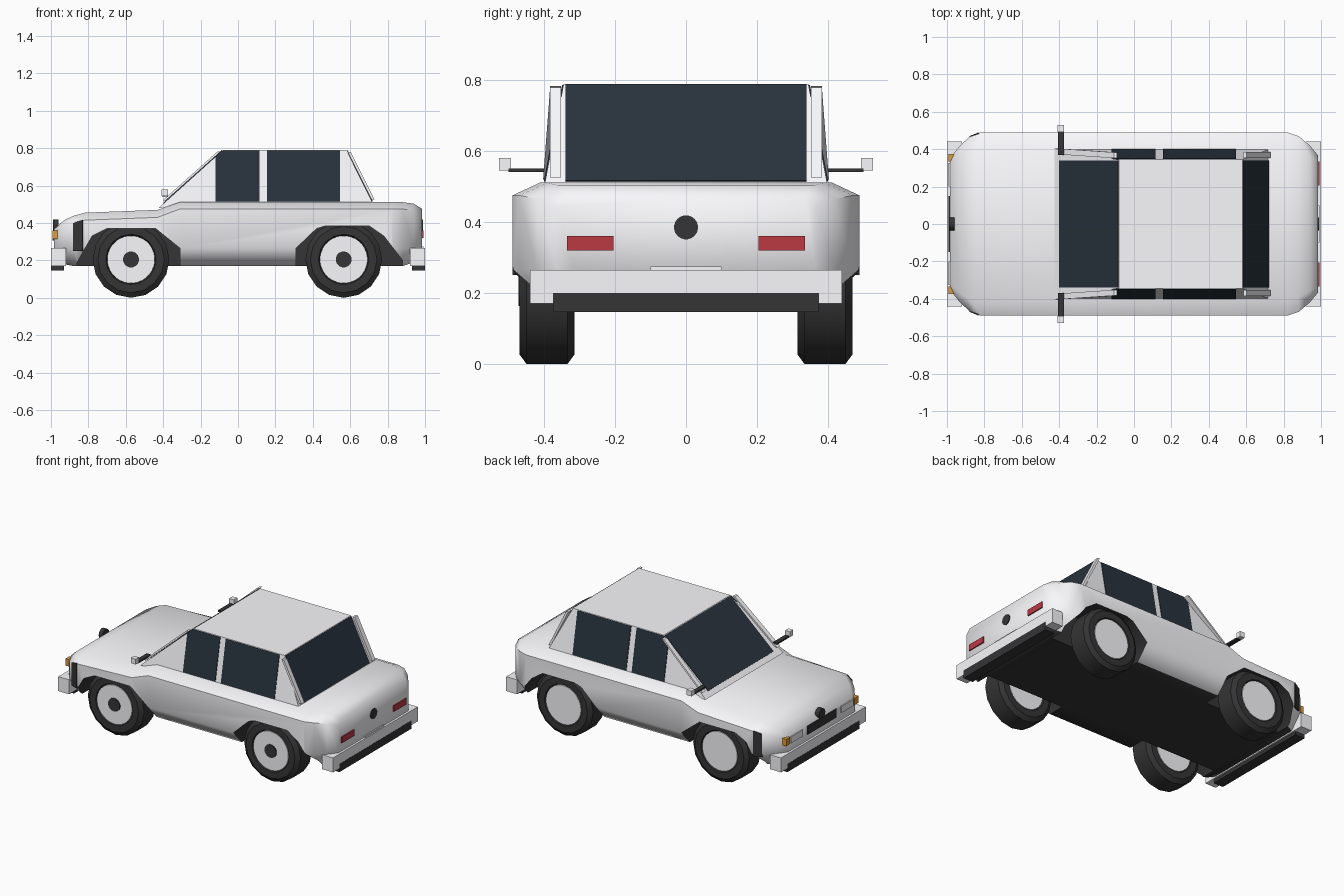
import bpy, bmesh, math
from mathutils import Vector

if "Cube" in bpy.data.objects:
    bpy.data.objects.remove(bpy.data.objects["Cube"])


def material(name, rgb):
    m = bpy.data.materials.new(name)
    m.diffuse_color = (*rgb, 1)
    m.use_nodes = True
    m.node_tree.nodes["Principled BSDF"].inputs["Base Color"].default_value = m.diffuse_color
    return m


GLASS = material("glass", (0.021, 0.032, 0.046))
BLACK = material("black", (0.035, 0.035, 0.037))
RED = material("red", (0.5, 0.04, 0.055))
ORANGE = material("orange", (0.75, 0.33, 0.04))
GREY = material("grey", (0.95, 0.95, 0.98))


def make(name, verts, faces, mat=None, smooth=None):
    me = bpy.data.meshes.new(name)
    me.from_pydata([tuple(v) for v in verts], [], faces)
    bm = bmesh.new()
    bm.from_mesh(me)
    bmesh.ops.recalc_face_normals(bm, faces=bm.faces)
    bm.to_mesh(me)
    bm.free()
    ob = bpy.data.objects.new(name, me)
    bpy.context.collection.objects.link(ob)
    if mat:
        me.materials.append(mat)
    if smooth:
        shade(ob, smooth)
    return ob


def shade(ob, angle):
    bpy.ops.object.select_all(action='DESELECT')
    ob.select_set(True)
    bpy.context.view_layer.objects.active = ob
    bpy.ops.object.shade_smooth_by_angle(angle=math.radians(angle))


def loft(name, rings, mat=None, smooth=None):
    n, k = len(rings[0]), len(rings)
    faces = [(r * n + i, r * n + (i + 1) % n, (r + 1) * n + (i + 1) % n, (r + 1) * n + i)
             for r in range(k - 1) for i in range(n)]
    faces += [tuple(range(n)), tuple(range((k - 1) * n, k * n))]
    return make(name, [v for r in rings for v in r], faces, mat, smooth)


def prism(name, pts, y0, y1, mat=None):
    return loft(name, [[(x, y, z) for x, z in pts] for y in (y0, y1)], mat)


def box(name, x, y, z, mat=None):
    return prism(name, [(x[0], z[0]), (x[1], z[0]), (x[1], z[1]), (x[0], z[1])], *y, mat)


def slab(name, pts, out, mat, t=0.004):
    """Thin panel through pts, raised on both sides along direction out."""
    o = Vector(out).normalized() * t
    return loft(name, [[Vector(p) - o for p in pts], [Vector(p) + o for p in pts]], mat)


def disc(name, axis, centre, r, depth, n, mat=None):
    c, rings = Vector(centre), []
    for d in (-depth / 2, depth / 2):
        ring = []
        for i in range(n):
            a = 2 * math.pi * (i + 0.5) / n
            u, v = r * math.cos(a), r * math.sin(a)
            ring.append(c + Vector((d, u, v) if axis == 'x' else (u, d, v)))
        rings.append(ring)
    return loft(name, rings, mat, 35)


# Body shell: stations of x, half width, bottom, crease, shoulder, top, top inset
stations = [(-0.985, 0.35, 0.21, 0.27, 0.34, 0.365, 0.03),
            (-0.93, 0.42, 0.18, 0.265, 0.38, 0.415, 0.05),
            (-0.88, 0.465, 0.17, 0.265, 0.40, 0.438, 0.06),
            (-0.82, 0.49, 0.17, 0.265, 0.415, 0.455, 0.07),
            (-0.43, 0.49, 0.17, 0.265, 0.43, 0.47, 0.08),
            (-0.31, 0.49, 0.17, 0.265, 0.475, 0.512, 0.08),
            (0.82, 0.49, 0.17, 0.265, 0.475, 0.512, 0.08),
            (0.88, 0.47, 0.17, 0.265, 0.475, 0.511, 0.08),
            (0.94, 0.42, 0.19, 0.265, 0.465, 0.503, 0.06),
            (0.985, 0.365, 0.21, 0.27, 0.445, 0.475, 0.03)]
rings = []
for x, w, zb, zc, zs, zt, inset in stations:
    half = [(w * 0.82, zb), (w, zc), (w, zs), (w - inset, zt)]
    rings.append([(x, y, z) for y, z in half] + [(x, -y, z) for y, z in reversed(half)])
body = loft("body", rings, GREY)
body.data.materials.append(BLACK)
for p in body.data.polygons:
    if p.normal.z < -0.9:
        p.material_index = 1

# Wheel arches cut into each side
arches = {"front": [(-0.86, 0.1), (-0.86, 0.19), (-0.78, 0.33), (-0.70, 0.37), (-0.44, 0.37),
                    (-0.31, 0.265), (-0.31, 0.1)],
          "rear": [(0.31, 0.1), (0.31, 0.265), (0.42, 0.37), (0.47, 0.385), (0.70, 0.385),
                   (0.78, 0.33), (0.88, 0.2), (0.88, 0.1)]}
for end, pts in arches.items():
    for s in (-1, 1):
        cut = prism("arch_cutter", pts, s * 0.29, s * 0.6, BLACK)
        cut.hide_render = True
        mod = body.modifiers.new("arch", 'BOOLEAN')
        mod.operation, mod.solver, mod.object = 'DIFFERENCE', 'EXACT', cut
        mod.material_mode = 'TRANSFER'
        bpy.context.view_layer.objects.active = body
        bpy.ops.object.modifier_apply(modifier=mod.name)
        bpy.data.objects.remove(cut)
shade(body, 50)


# Cabin
def side_y(z):
    return 0.345 + (0.79 - z) / 0.28 * 0.053


cabin = [(-0.425, 0.733, 0.48), (-0.08, 0.58, 0.79)]
loft("cabin", [[(a, -side_y(z), z), (b, -side_y(z), z), (b, side_y(z), z), (a, side_y(z), z)]
               for a, b, z in cabin], GREY)

# Windscreen and rear window
for name, (x0, z0), (x1, z1), out in [
        ("windscreen", (-0.397, 0.505), (-0.083, 0.787), (-0.67, 0, 0.74)),
        ("rear_window", (0.717, 0.515), (0.582, 0.787), (0.9, 0, 0.44))]:
    slab(name, [(x0, -0.34, z0), (x0, 0.34, z0), (x1, 0.34, z1), (x1, -0.34, z1)], out, GLASS)

# Side windows and pillar trims (start, end, inner y at start and end, width)
side_windows = {"front_side_window": [(-0.12, 0.514), (0.115, 0.514), (0.115, 0.786), (-0.086, 0.786), (-0.12, 0.755)],
                "rear_side_window": [(0.155, 0.514), (0.545, 0.514), (0.545, 0.786), (0.155, 0.786)]}
trims = [("front_pillar_trim", (-0.395, 0.52), (-0.10, 0.783), 0.372, 0.352, 0.031),
         ("rear_pillar_trim", (0.722, 0.525), (0.594, 0.78), 0.353, 0.353, 0.031)]
for s in (-1, 1):
    for name, pts in side_windows.items():
        slab(name, [(x, s * side_y(z), z) for x, z in pts], (0, s, 0.19), GLASS)
    for name, (x0, z0), (x1, z1), y0, y1, w in trims:
        loft(name, [[(x - 0.008, s * y, z), (x + 0.008, s * y, z),
                     (x + 0.008, s * (y + w), z), (x - 0.008, s * (y + w), z)]
                    for x, y, z in ((x0, y0, z0), (x1, y1, z1))], GREY)

    # Door mirrors
    box("mirror_arm", (-0.405, -0.375), (s * 0.37, s * 0.50), (0.541, 0.551), BLACK)
    box("mirror", (-0.41, -0.375), (s * 0.493, s * 0.528), (0.545, 0.58), GREY)

    # Lamps and dark corner panels
    box("tail_light", (0.97, 0.992), (s * 0.205, s * 0.335), (0.32, 0.36), RED)
    box("headlight", (-0.992, -0.96), (s * 0.20, s * 0.325), (0.315, 0.357), GREY)
    box("turn_light", (-0.992, -0.96), (s * 0.335, s * 0.375), (0.315, 0.36), ORANGE)
    slab("corner_panel", [(-0.88, s * 0.465, 0.25), (-0.83, s * 0.486, 0.25),
                          (-0.83, s * 0.486, 0.415), (-0.88, s * 0.465, 0.40)], (-0.4, s, 0), BLACK)

# Bumpers with lower valances
for end, s in (("front", -1), ("rear", 1)):
    box(end + "_bumper", (s * 0.92, s * 0.999), (-0.44, 0.44), (0.17, 0.265), GREY)
    box(end + "_valance", (s * 0.93, s * 1.0), (-0.375, 0.375), (0.147, 0.2), BLACK)
    disc(end + "_round_cover", 'x', (s * 0.975, 0, 0.385), 0.034, 0.028, 20, BLACK)
box("plate_lamp", (0.97, 0.992), (-0.1, 0.1), (0.26, 0.275), GREY)
box("grille", (-0.991, -0.96), (-0.15, 0.15), (0.305, 0.36), BLACK)

# Wheels, all facing the same way
tyre_profile = [(0.128, -0.065), (0.135, -0.078), (0.178, -0.078), (0.205, -0.058),
                (0.205, 0.058), (0.178, 0.078), (0.135, 0.078), (0.128, 0.065)]
SIDES = 16
for cx in (-0.572, 0.565):
    for cy in (-0.392, 0.392):
        rings = [[(cx + r * math.cos(a), cy + d, 0.205 + r * math.sin(a))
                  for a in [2 * math.pi * i / SIDES for i in range(SIDES)]]
                 for r, d in tyre_profile]
        loft("tyre", rings, BLACK, 30)
        disc("rim", 'y', (cx, cy, 0.205), 0.127, 0.148, 32, GREY)
        disc("hub_cap", 'y', (cx, cy - 0.07, 0.205), 0.043, 0.02, 16, BLACK)
